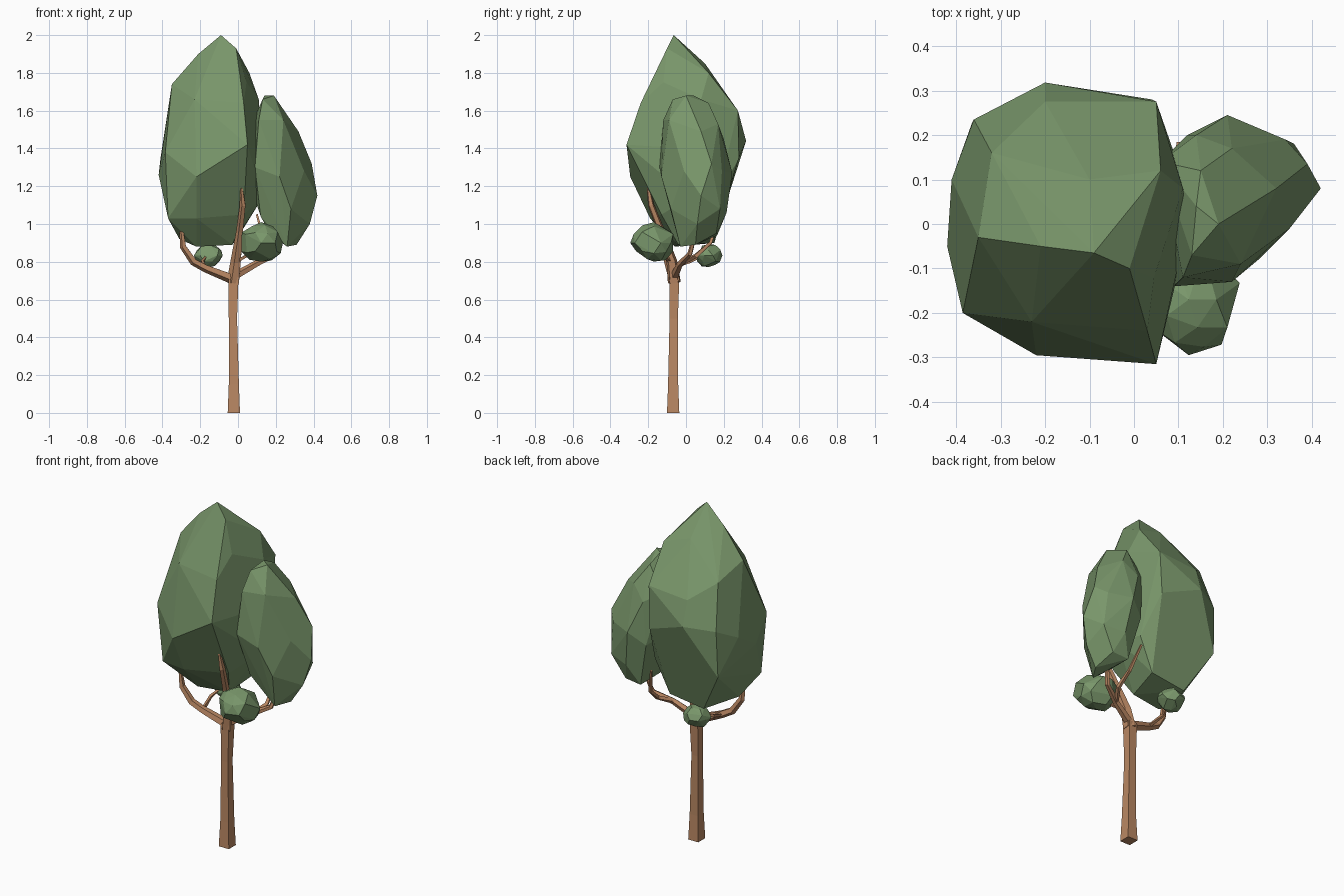
import bpy
import bmesh
import math
import random
from mathutils import Vector

old_cube = bpy.data.objects.get("Cube")
if old_cube:
    bpy.data.objects.remove(old_cube, do_unlink=True)


def make_material(name, color):
    material = bpy.data.materials.new(name)
    material.use_nodes = True
    material.diffuse_color = color
    material.node_tree.nodes["Principled BSDF"].inputs["Base Color"].default_value = color
    return material


leaf_green = make_material("leaf green", (0.19, 0.305, 0.145, 1))
bark_brown = make_material("bark brown", (0.49, 0.245, 0.125, 1))


def finish(name, bm, material):
    bmesh.ops.recalc_face_normals(bm, faces=bm.faces[:])
    mesh = bpy.data.meshes.new(name)
    bm.to_mesh(mesh)
    bm.free()
    mesh.materials.append(material)
    obj = bpy.data.objects.new(name, mesh)
    bpy.context.collection.objects.link(obj)


def foliage_hull(name, points):
    """Faceted leaf mass: the convex skin around a few corner points."""
    bm = bmesh.new()
    for point in points:
        bm.verts.new(point)
    hull = bmesh.ops.convex_hull(bm, input=bm.verts[:])
    inside = [v for v in hull["geom_interior"] if isinstance(v, bmesh.types.BMVert)]
    bmesh.ops.delete(bm, geom=inside, context="VERTS")
    bmesh.ops.dissolve_limit(bm, angle_limit=math.radians(6),
                             verts=bm.verts[:], edges=bm.edges[:])
    finish(name, bm, leaf_green)


def foliage_tuft(name, center, size, seed):
    """Small irregular leaf ball."""
    rng = random.Random(seed)
    ball = bmesh.new()
    bmesh.ops.create_icosphere(ball, subdivisions=2, radius=1)
    points = []
    for vert in rng.sample(ball.verts[:], 30):
        direction = vert.co * rng.uniform(0.92, 1.06)
        points.append(Vector(center) + direction * Vector(size))
    ball.free()
    foliage_hull(name, points)


def limb(name, path, sides=5):
    """Tapered faceted tube through (x, y, z, radius) stations."""
    bm = bmesh.new()
    centers = [Vector(station[:3]) for station in path]
    rings = []
    for i, station in enumerate(path):
        ahead = centers[min(i + 1, len(path) - 1)]
        behind = centers[max(i - 1, 0)]
        tangent = (ahead - behind).normalized()
        side = Vector((0, 1, 0)).cross(tangent).normalized()
        front = tangent.cross(side)
        ring = []
        for k in range(sides):
            angle = math.tau * (k + 0.5) / sides
            offset = side * math.cos(angle) + front * math.sin(angle)
            ring.append(bm.verts.new(centers[i] + offset * station[3]))
        rings.append(ring)
    for low, high in zip(rings, rings[1:]):
        for k in range(sides):
            n = (k + 1) % sides
            bm.faces.new((low[k], low[n], high[n], high[k]))
    bm.faces.new(rings[0])
    bm.faces.new(rings[-1])
    finish(name, bm, bark_brown)


# Trunk and branches
limb("trunk", [(-.022, -.068, 0, .046), (-.022, -.068, .15, .038),
               (-.027, -.065, .5, .031), (-.024, -.062, .72, .038)], 4)
limb("center_branch", [(-.024, -.062, .69, .036), (-.01, -.075, .8, .03),
                       (.01, -.13, .96, .02), (.026, -.185, 1.1, .017),
                       (.018, -.2, 1.19, .008)])
limb("right_branch", [(-.03, -.062, .71, .028), (-.17, -.085, .765, .022),
                      (-.235, -.095, .8, .021), (-.29, -.105, .88, .018),
                      (-.3, -.11, .98, .01)])
limb("left_branch", [(-.024, -.062, .72, .024), (.1, -.03, .79, .018),
                     (.2, .02, .84, .014), (.23, .05, .95, .01)])
limb("inner_twig", [(.1, -.03, .79, .014), (.15, .05, .83, .013),
                    (.14, .13, .9, .011), (.1, .18, 1.05, .007)], 4)
limb("front_twig", [(-.01, -.075, .8, .012), (.06, -.13, .84, .01), (.11, -.16, .88, .006)], 4)
limb("back_twig", [(-.17, -.085, .765, .012), (-.19, .02, .8, .01), (-.16, .1, .84, .006)], 4)

# Main crown, listed from the tip downwards
foliage_hull("main_crown", [
    (-.09, -.065, 2), (-.01, -.1, 1.93), (-.21, -.05, 1.9), (-.1, .1, 1.85),
    (.06, .12, 1.8), (-.35, -.03, 1.74), (.045, -.12, 1.75), (-.32, .16, 1.67),
    (.11, .08, 1.66), (-.23, -.22, 1.66), (.03, -.24, 1.64), (.05, .275, 1.6),
    (-.2, .275, 1.58), (.05, -.315, 1.42), (-.22, -.295, 1.25), (-.385, -.2, 1.38),
    (-.42, -.05, 1.26), (-.41, .1, 1.35), (-.36, .235, 1.42), (-.2, .318, 1.44),
    (.04, .28, 1.35), (.12, 0, 1.4), (.13, .02, 1.14), (.09, .16, 1.12),
    (-.37, -.17, 1.03), (-.22, -.19, 1.03), (.03, -.13, 1.05), (-.365, .225, 1.15),
    (-.31, -.05, .92), (-.22, -.06, .88), (-.03, -.04, .89), (0, .15, .93),
    (-.22, .15, .9)])

# Side crown, leaning outwards at the bottom
foliage_hull("side_crown", [
    (.13, -.07, 1.66), (.14, .04, 1.68), (.19, 0, 1.68), (.15, .12, 1.64),
    (.11, -.12, 1.55), (.24, -.09, 1.55), (.32, .08, 1.49), (.22, .17, 1.53),
    (.06, .14, 1.5), (.22, -.13, 1.25), (.09, -.14, 1.3), (.39, .135, 1.32),
    (.34, .19, 1.28), (.21, .245, 1.27), (.35, -.01, 1.28), (.42, .08, 1.15),
    (.36, .18, 1.08), (.24, .215, 1.06), (.28, -.08, 1.08), (.05, .08, 1.25),
    (.38, .06, 1), (.31, .05, .89), (.26, -.03, .88), (.17, -.02, .95),
    (.12, -.06, 1.04), (.14, .2, 1.45), (.12, .2, 1.2), (.28, .16, .95),
    (.18, .165, .94)])

# Small leaf tufts
foliage_tuft("front_tuft", (.123, -.17, .9), (.12, .12, .105), 4)
foliage_tuft("back_tuft", (-.157, .12, .833), (.078, .07, .064), 9)
